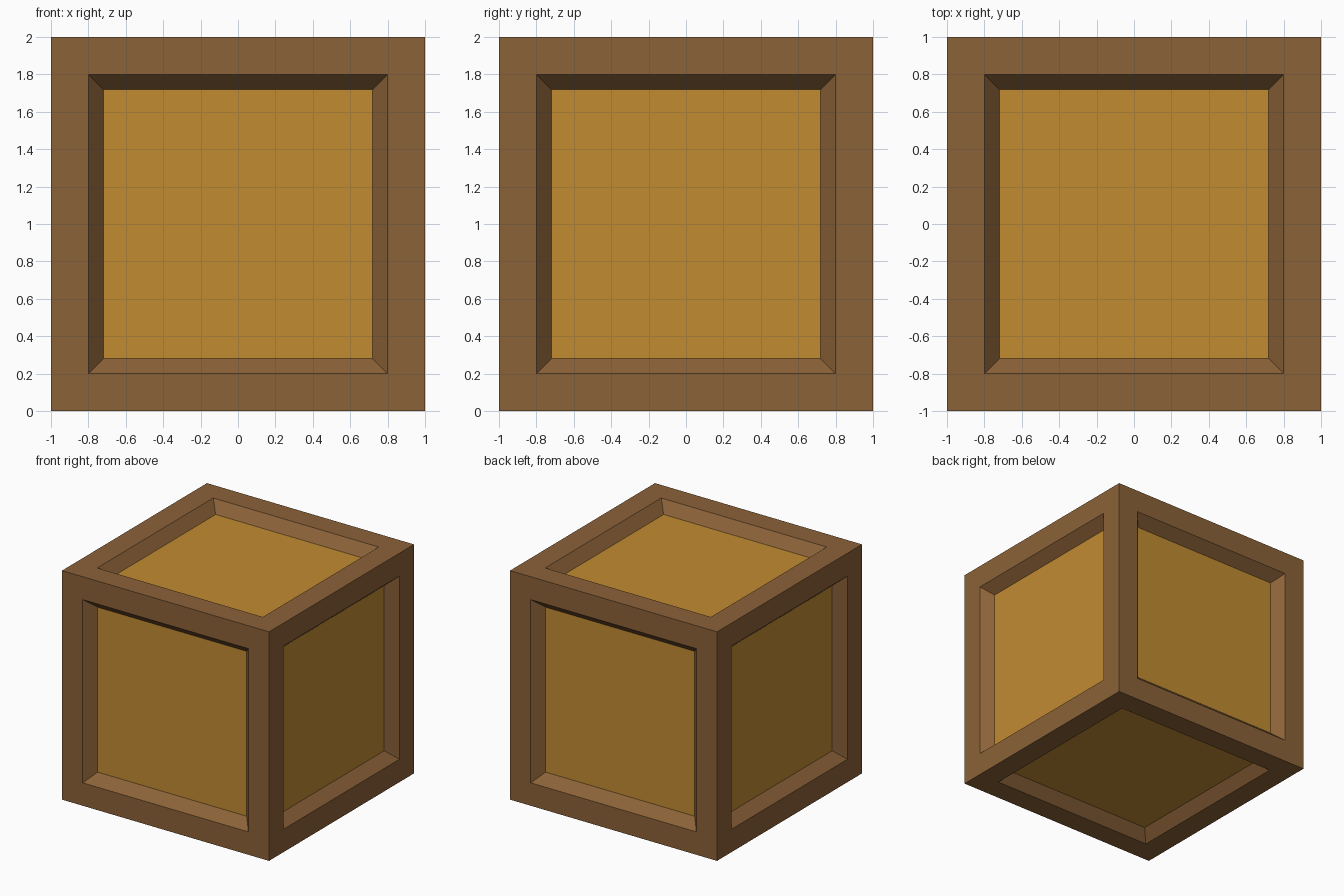
import bpy, bmesh
from mathutils import Matrix

if "Cube" in bpy.data.objects:
    bpy.data.objects.remove(bpy.data.objects["Cube"])

FRAME_WIDTH = 0.2
BEVEL_WIDTH = 0.08
PANEL_DEPTH = 0.092


def make_material(name, color):
    mat = bpy.data.materials.new(name)
    mat.diffuse_color = (*color, 1)
    mat.use_nodes = True
    mat.node_tree.nodes["Principled BSDF"].inputs["Base Color"].default_value = mat.diffuse_color
    return mat


# Crate: cube whose six sides each get a flat frame and a sloped, sunken panel
bm = bmesh.new()
bmesh.ops.create_cube(bm, size=2, matrix=Matrix.Translation((0, 0, 1)))
panels = list(bm.faces)
bmesh.ops.inset_individual(bm, faces=panels, thickness=FRAME_WIDTH,
                           use_even_offset=True)
bmesh.ops.inset_individual(bm, faces=panels, thickness=BEVEL_WIDTH,
                           depth=-PANEL_DEPTH, use_even_offset=True)
for face in panels:
    face.material_index = 1

mesh = bpy.data.meshes.new("crate")
bm.to_mesh(mesh)
bm.free()

# Dark wood frame, lighter wood panels
mesh.materials.append(make_material("frame_wood", (0.26, 0.122, 0.04)))
mesh.materials.append(make_material("panel_wood", (0.54, 0.26, 0.032)))
crate = bpy.data.objects.new("crate", mesh)
bpy.context.collection.objects.link(crate)
